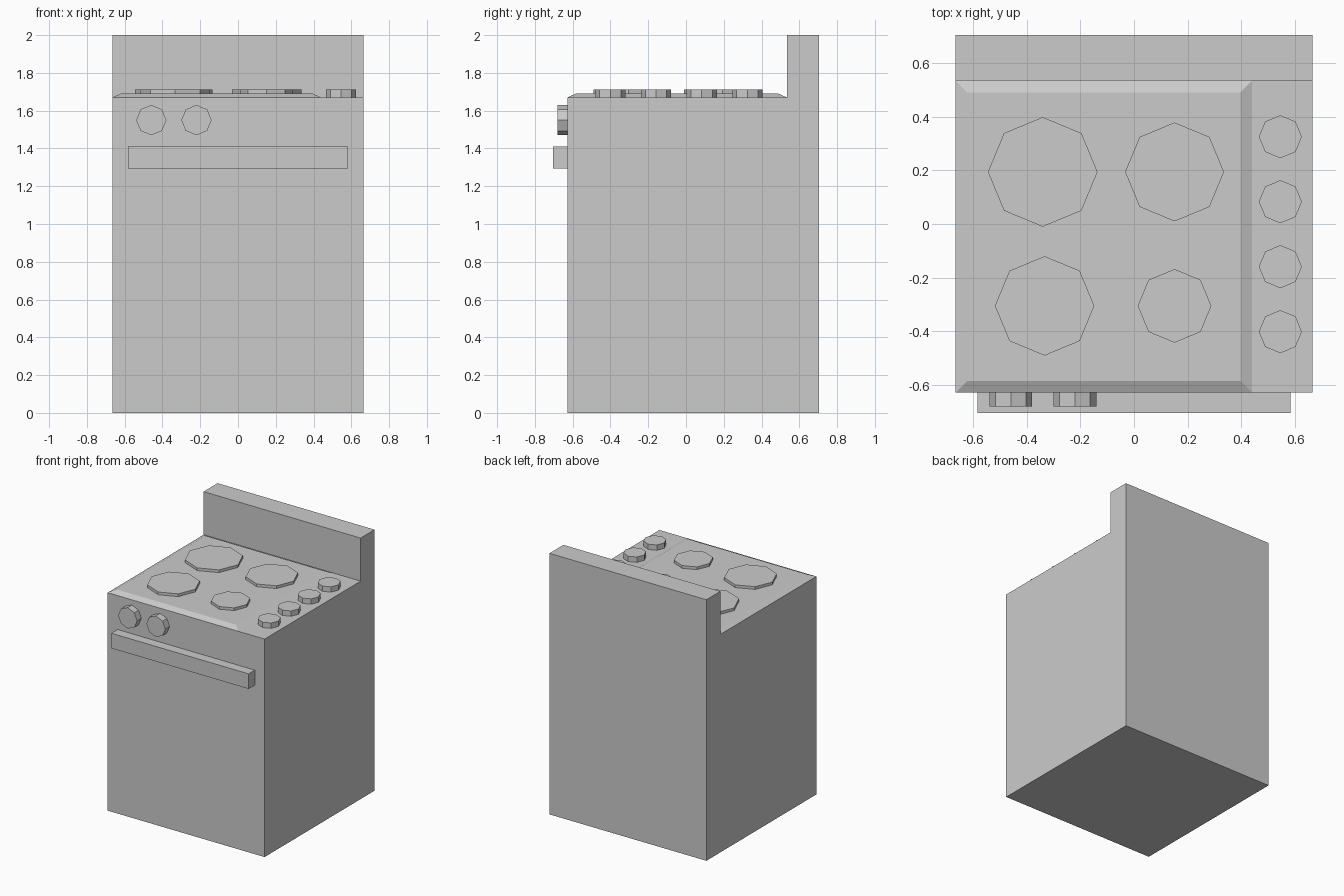
import bpy, bmesh
from math import pi
from mathutils import Matrix

if "Cube" in bpy.data.objects:
    bpy.data.objects.remove(bpy.data.objects["Cube"])

FRONT, TOP = -0.628, 1.67


def finish(name, bm):
    bmesh.ops.recalc_face_normals(bm, faces=bm.faces)
    mesh = bpy.data.meshes.new(name)
    bm.to_mesh(mesh)
    bm.free()
    obj = bpy.data.objects.new(name, mesh)
    bpy.context.collection.objects.link(obj)
    return obj


def prism(name, bottom, offset):
    """Extrude a flat outline along an offset vector."""
    bm = bmesh.new()
    face = bm.faces.new([bm.verts.new(p) for p in bottom])
    new = bmesh.ops.extrude_face_region(bm, geom=[face], use_keep_orig=True)["geom"]
    bmesh.ops.translate(bm, vec=offset, verts=[v for v in new if isinstance(v, bmesh.types.BMVert)])
    return finish(name, bm)


def octagon(name, center, radius, depth, facing_front=False):
    """Eight-sided disc with corners on its axes."""
    matrix = Matrix.Translation(center)
    if facing_front:
        matrix = matrix @ Matrix.Rotation(pi / 2, 4, 'X')
    bm = bmesh.new()
    bmesh.ops.create_cone(bm, cap_ends=True, segments=8, radius1=radius,
                          radius2=radius, depth=depth, matrix=matrix)
    return finish(name, bm)


# Body and backsplash from one L-shaped side profile
profile = [(FRONT, 0), (0.703, 0), (0.703, 2), (0.534, 2), (0.534, TOP), (FRONT, TOP)]
prism("stove_body", [(-0.665, y, z) for y, z in profile], (1.33, 0, 0))

# Raised hob plate with sloped borders
bm = bmesh.new()
x0, x1, y0, y1, slope = -0.665, 0.44, FRONT, 0.534, 0.044
rings = []
for inset, z in ((0, TOP), (slope, 1.69)):
    a, b, c, d = x0 + inset, x1 - inset, y0 + inset, y1 - inset
    rings.append([bm.verts.new(p) for p in ((a, c, z), (b, c, z), (b, d, z), (a, d, z))])
low, high = rings
bm.faces.new(low)
bm.faces.new(high)
for i in range(4):
    j = (i + 1) % 4
    bm.faces.new((low[i], low[j], high[j], high[i]))
finish("hob_plate", bm)

# Burners
for i, (x, y, r) in enumerate([(-0.34, 0.194, 0.204), (0.151, 0.194, 0.184),
                               (-0.333, -0.305, 0.185), (0.151, -0.305, 0.137)]):
    octagon(f"burner_{i + 1}", (x, y, 1.695), r, 0.032)

# Hob knobs along the right side
for i in range(4):
    octagon(f"hob_knob_{i + 1}", (0.545, 0.325 - 0.242 * i, 1.688), 0.08, 0.046)

# Oven knobs on the front
for i, x in enumerate((-0.459, -0.22)):
    octagon(f"oven_knob_{i + 1}", (x, -0.65, 1.55), 0.08, 0.06, True)

# Oven door handle
prism("door_handle", [(-0.582, FRONT + 0.005, z) for z in (1.295,)] +
      [(0.582, FRONT + 0.005, 1.295), (0.582, FRONT + 0.005, 1.41), (-0.582, FRONT + 0.005, 1.41)],
      (0, -0.08, 0))
